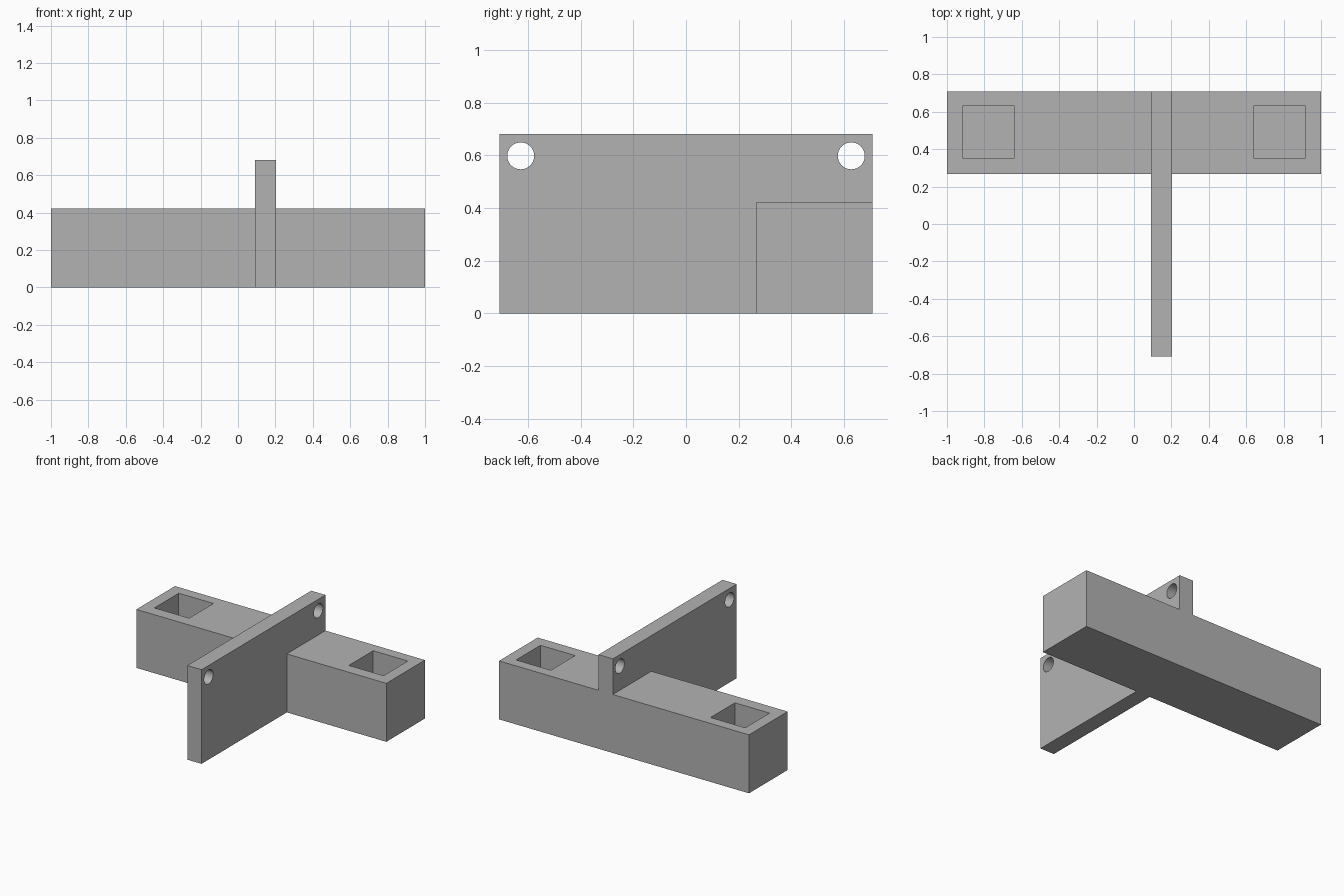
import bpy
import math

cube = bpy.data.objects.get("Cube")
if cube:
    bpy.data.objects.remove(cube, do_unlink=True)

GREY = 0.45
grey = bpy.data.materials.new("plain grey")
grey.use_nodes = True
grey.diffuse_color = (GREY, GREY, GREY, 1)
grey.node_tree.nodes["Principled BSDF"].inputs["Base Color"].default_value = (GREY, GREY, GREY, 1)


def box(name, low, high):
    """Axis-aligned box between two corners."""
    centre = [(a + b) / 2 for a, b in zip(low, high)]
    bpy.ops.mesh.primitive_cube_add(size=1, location=centre)
    ob = bpy.context.object
    ob.name = name
    ob.scale = [b - a for a, b in zip(low, high)]
    bpy.ops.object.transform_apply(location=True, rotation=False, scale=True)
    ob.data.materials.append(grey)
    return ob


def combine(target, tool, operation):
    """Apply a boolean and discard the tool."""
    tool.hide_render = True
    mod = target.modifiers.new(operation.title(), 'BOOLEAN')
    mod.operation = operation
    mod.solver = 'EXACT'
    mod.object = tool
    bpy.context.view_layer.objects.active = target
    bpy.ops.object.modifier_apply(modifier=mod.name)
    bpy.data.objects.remove(tool, do_unlink=True)


BACK = 0.708
BLOCK_FRONT, BLOCK_TOP = 0.267, 0.423
PLATE_LEFT, PLATE_RIGHT, PLATE_TOP = 0.204, 0.09, 0.681

# Cross block joined with the upright plate
bracket = box("bracket", (-1, BLOCK_FRONT, 0), (1, BACK, BLOCK_TOP))
plate = box("upright_plate", (PLATE_RIGHT, -BACK, 0), (PLATE_LEFT, BACK, PLATE_TOP))
combine(bracket, plate, 'UNION')

# Square blind pockets near both ends of the block
for side in (-1, 1):
    xs = sorted((side * 0.639, side * 0.917))
    pocket = box("pocket_cutter", (xs[0], 0.354, 0.08), (xs[1], 0.632, BLOCK_TOP + 0.1))
    combine(bracket, pocket, 'DIFFERENCE')

# Round holes through the upper corners of the plate
for side in (-1, 1):
    bpy.ops.mesh.primitive_cylinder_add(
        vertices=48, radius=0.051, depth=0.4,
        location=((PLATE_LEFT + PLATE_RIGHT) / 2, side * 0.627, 0.598),
        rotation=(0, math.pi / 2, 0))
    hole = bpy.context.object
    hole.name = "hole_cutter"
    hole.data.materials.append(grey)
    combine(bracket, hole, 'DIFFERENCE')

# Smooth hole walls, sharp box edges
bpy.ops.object.select_all(action='DESELECT')
bracket.select_set(True)
bpy.context.view_layer.objects.active = bracket
bpy.ops.object.shade_smooth_by_angle(angle=math.radians(30))
